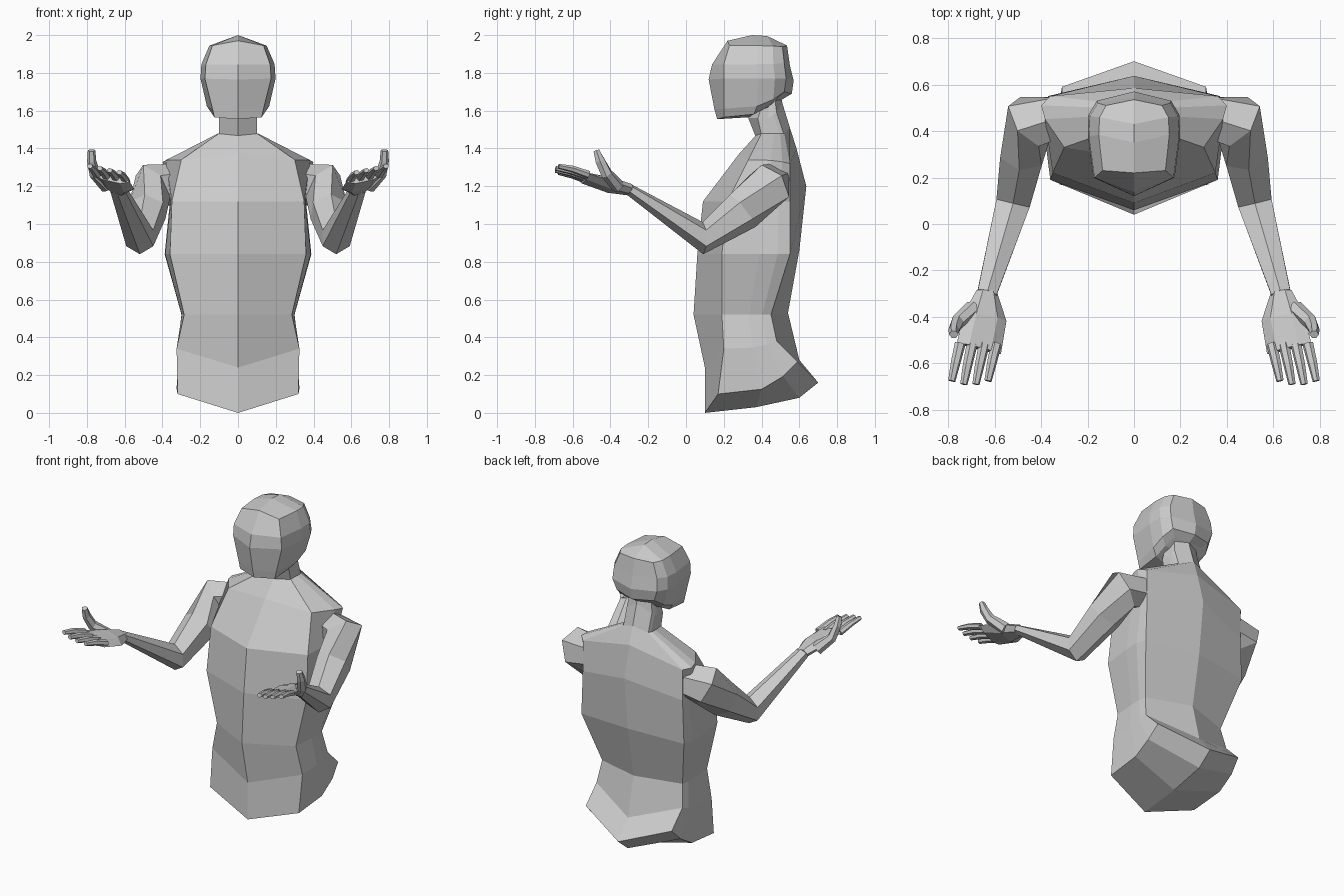
import bpy
import bmesh
from math import cos, sin, pi
from mathutils import Vector

if "Cube" in bpy.data.objects:
    bpy.data.objects.remove(bpy.data.objects["Cube"], do_unlink=True)

GREY = (0.6, 0.6, 0.6, 1)
grey = bpy.data.materials.new("plain grey")
grey.use_nodes = True
grey.diffuse_color = GREY
grey.node_tree.nodes["Principled BSDF"].inputs["Base Color"].default_value = GREY


def skin(bm, rows, closed):
    """Join consecutive rows of points with quads."""
    rings = [[bm.verts.new(p) for p in row] for row in rows]
    for a, b in zip(rings, rings[1:]):
        n = len(a)
        for i in range(n if closed else n - 1):
            j = (i + 1) % n
            bm.faces.new((a[i], a[j], b[j], b[i]))
    return rings


def finish(bm, name):
    """Mirror to the other side and make a flat-shaded object."""
    bmesh.ops.remove_doubles(bm, verts=bm.verts[:], dist=0.0005)
    geom = bm.verts[:] + bm.edges[:] + bm.faces[:]
    bmesh.ops.mirror(bm, geom=geom, axis='X', merge_dist=0.0005)
    bmesh.ops.remove_doubles(bm, verts=bm.verts[:], dist=0.0005)
    bmesh.ops.recalc_face_normals(bm, faces=bm.faces[:])
    mesh = bpy.data.meshes.new(name)
    bm.to_mesh(mesh)
    bm.free()
    mesh.materials.append(grey)
    obj = bpy.data.objects.new(name, mesh)
    bpy.context.collection.objects.link(obj)
    return obj


def half_ring(front, front_side, back_side, back, bulge):
    """Half a body section: centre front, four side points, centre back."""
    a, b = Vector(front_side), Vector(back_side)
    mids = []
    for ty, tz in ((0.55, 0.15), (0.82, 0.55)):
        mids.append(Vector((a.x + (b.x - a.x) * ty + bulge,
                            a.y + (b.y - a.y) * ty,
                            a.z + (b.z - a.z) * tz)))
    return [Vector((0, *front)), a, *mids, b, Vector((0, *back))]


def keel(front, m1, m2, back):
    """Midline row that closes a half shell."""
    return [Vector((0, *p)) for p in (front, front, m1, m2, back, back)]


def body(name, rows):
    bm = bmesh.new()
    skin(bm, rows, False)
    return finish(bm, name)


def tube(bm, path, sides=6, up=(0, 0, 1), roll=0.0, start=0.0):
    """Capped tube along (centre, side radius, up radius) stations."""
    pts = [Vector(p[0]) for p in path]
    rows = []
    for i, (c, (_, rs, ru)) in enumerate(zip(pts, path)):
        t = Vector()
        if i > 0:
            t += (c - pts[i - 1]).normalized()
        if i < len(pts) - 1:
            t += (pts[i + 1] - c).normalized()
        t.normalize()
        s = t.cross(Vector(up)).normalized()
        u = s.cross(t)
        s, u = s * cos(roll) - u * sin(roll), u * cos(roll) + s * sin(roll)
        angles = [start + 2 * pi * k / sides for k in range(sides)]
        rows.append([c + s * rs * cos(a) + u * ru * sin(a) for a in angles])
    rings = skin(bm, rows, True)
    bm.faces.new(rings[0])
    bm.faces.new(rings[-1])


# Torso with hips, chest and shoulders, running up into the neck
body("torso", [
    keel((.1, 0), (.37, .03), (.6, .08), (.7, .16)),
    half_ring((.1, 0), (.32, .17, .1), (.31, .59, .27), (.7, .16), .01),
    half_ring((.1, .24), (.325, .2, .34), (.31, .48, .38), (.6, .28), .005),
    half_ring((.04, .52), (.285, .19, .52), (.29, .45, .52), (.54, .53), .01),
    half_ring((.06, .84), (.36, .19, .84), (.37, .55, .84), (.6, .86), .02),
    half_ring((.09, 1.12), (.35, .22, 1.12), (.36, .55, 1.12), (.637, 1.2), 0),
    half_ring((.28, 1.37), (.3, .33, 1.34), (.36, .55, 1.32), (.585, 1.4), .05),
    half_ring((.37, 1.47), (.1, .4, 1.48), (.09, .52, 1.48), (.55, 1.51), .01),
])

# Neck
body("neck", [
    half_ring((.37, 1.46), (.1, .4, 1.47), (.09, .52, 1.47), (.55, 1.51), .005),
    half_ring((.33, 1.56), (.1, .38, 1.56), (.09, .48, 1.59), (.51, 1.64), .005),
    half_ring((.35, 1.62), (.1, .4, 1.62), (.08, .47, 1.66), (.5, 1.69), 0),
])

# Head: chin, jaw, cheeks, brow and crown
body("head", [
    keel((.165, 1.555), (.33, 1.565), (.43, 1.61), (.51, 1.66)),
    half_ring((.165, 1.555), (.125, .2, 1.565), (.1, .49, 1.67), (.51, 1.66), .02),
    half_ring((.15, 1.61), (.135, .2, 1.61), (.135, .52, 1.7), (.56, 1.69), .03),
    half_ring((.12, 1.765), (.175, .2, 1.77), (.16, .53, 1.77), (.57, 1.76), .032),
    half_ring((.138, 1.845), (.17, .2, 1.845), (.155, .52, 1.85), (.55, 1.84), .032),
    half_ring((.22, 1.97), (.135, .23, 1.945), (.12, .51, 1.94), (.535, 1.945), .025),
    keel((.22, 1.97), (.35, 2), (.43, 1.995), (.535, 1.945)),
])

# Arms, bent at the elbow
bm = bmesh.new()
tube(bm, [
    ((.31, .46, 1.22), .1, .1),
    ((.45, .44, 1.2), .125, .13),
    ((.48, .3, 1.07), .105, .11),
    ((.52, .09, .925), .085, .085),
    ((.633, -.3, 1.182), .048, .03),
], start=pi / 6)
finish(bm, "arms")

# Open palms, facing up
bm = bmesh.new()
tube(bm, [
    ((.633, -.29, 1.18), .046, .03),
    ((.64, -.4, 1.205), .095, .036),
    ((.667, -.535, 1.243), .1, .022),
], roll=.22)
finish(bm, "palms")

# Four fingers on each hand, gently curled
bm = bmesh.new()
for i in range(4):
    x, z = .592 + .052 * i, 1.228 + .011 * i
    reach = .155 if i in (1, 2) else .14
    tube(bm, [
        ((x, -.515, z), .024, .02),
        ((x + .02, -.53 - reach / 2, z + .03), .021, .018),
        ((x + .036, -.535 - reach, z + .045), .016, .013),
    ], roll=.22)
finish(bm, "fingers")

# Thumbs, pointing up on the outer side
bm = bmesh.new()
tube(bm, [
    ((.69, -.36, 1.2), .04, .035),
    ((.758, -.42, 1.265), .03, .032),
    ((.775, -.455, 1.335), .024, .028),
    ((.775, -.475, 1.39), .02, .018),
], up=(0, -1, 0))
finish(bm, "thumbs")
